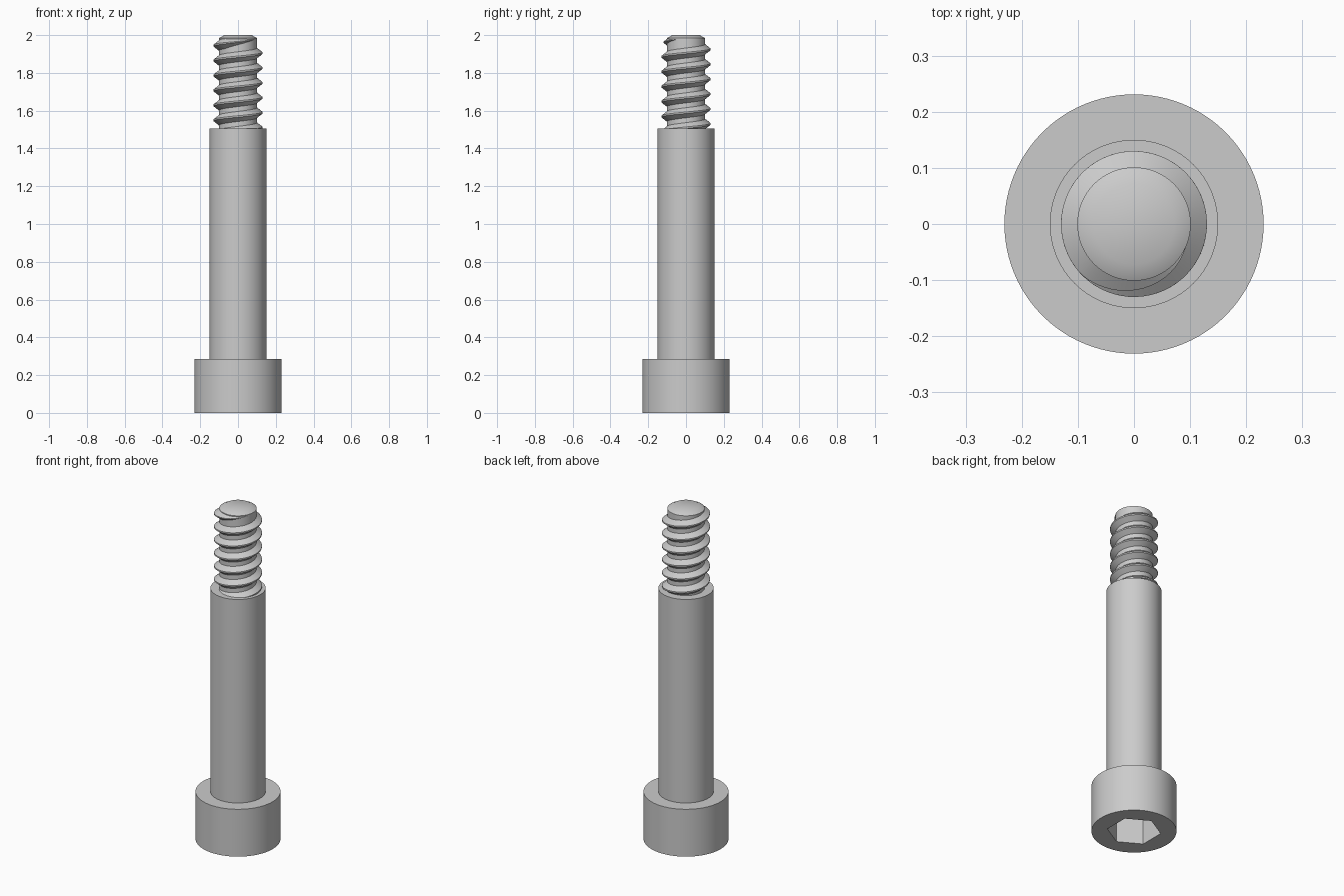
import bpy, bmesh
from math import pi, cos, sin, radians

cube = bpy.data.objects.get("Cube")
if cube:
    bpy.data.objects.remove(cube, do_unlink=True)

# One plain grey metal for the whole bolt
STEEL = (0.6, 0.6, 0.6, 1)
steel = bpy.data.materials.new("grey_steel")
steel.use_nodes = True
steel.diffuse_color = STEEL
steel.node_tree.nodes["Principled BSDF"].inputs["Base Color"].default_value = STEEL


def finish(name, bm):
    """Turn a bmesh into a named steel object."""
    bmesh.ops.recalc_face_normals(bm, faces=bm.faces)
    mesh = bpy.data.meshes.new(name)
    bm.to_mesh(mesh)
    bm.free()
    obj = bpy.data.objects.new(name, mesh)
    bpy.context.collection.objects.link(obj)
    mesh.materials.append(steel)
    return obj


def select(obj):
    bpy.ops.object.select_all(action='DESELECT')
    obj.select_set(True)
    bpy.context.view_layer.objects.active = obj


def smooth(obj):
    select(obj)
    bpy.ops.object.shade_smooth_by_angle(angle=radians(30))


def turned(name, profile, sides=96, phase=0.0):
    """Capped solid of revolution from (radius, height) pairs."""
    bm = bmesh.new()
    rings = [[bm.verts.new((r * cos(phase + 2 * pi * i / sides),
                            r * sin(phase + 2 * pi * i / sides), z))
              for i in range(sides)] for r, z in profile]
    for low, high in zip(rings, rings[1:]):
        for i in range(sides):
            j = (i + 1) % sides
            bm.faces.new((low[i], low[j], high[j], high[i]))
    bm.faces.new(rings[0])
    bm.faces.new(rings[-1])
    return finish(name, bm)


# Cylindrical head with a hexagonal key socket underneath
head = turned("socket_head", [(0.231, 0), (0.231, 0.284)])
cutter = turned("socket_cutter", [(0.147, -0.1), (0.147, 0.17)], 6, pi / 2)
cutter.hide_render = True
cut = head.modifiers.new("hex_socket", 'BOOLEAN')
cut.operation = 'DIFFERENCE'
cut.solver = 'EXACT'
cut.object = cutter
select(head)
bpy.ops.object.modifier_apply(modifier=cut.name)
bpy.data.objects.remove(cutter, do_unlink=True)
smooth(head)

# Plain shoulder and the chamfered core of the threaded end
smooth(turned("shoulder", [(0.15, 0.27), (0.15, 1.505)]))
CORE = 0.101
smooth(turned("thread_core", [(CORE, 1.45), (CORE, 1.984), (0.072, 2.0)]))

# Right-handed helical ridge, sunk into the shoulder and fading out at the top
PITCH, DEPTH, STEPS = 0.079, 0.029, 64
HALF_BASE, HALF_CREST = 0.029, 0.004
START, END, FADE = -5.5, 335 / 360, 110 / 360

bm = bmesh.new()
count = int((END - START) * STEPS)
sections = []
for k in range(count + 1):
    turn = START + (END - START) * k / count
    size = max(0.02, min(1, (END - turn) / FADE))
    z = 1.905 + PITCH * turn
    a = 2 * pi * turn
    shape = [(CORE - 0.003, -HALF_BASE * size), (CORE + DEPTH * size, -HALF_CREST * size),
             (CORE + DEPTH * size, HALF_CREST * size), (CORE - 0.003, HALF_BASE * size)]
    sections.append([bm.verts.new((r * cos(a), r * sin(a), z + dz)) for r, dz in shape])
for s, t in zip(sections, sections[1:]):
    for i in range(4):
        j = (i + 1) % 4
        bm.faces.new((s[i], s[j], t[j], t[i]))
bm.faces.new(sections[0])
bm.faces.new(sections[-1])
smooth(finish("thread_ridge", bm))
